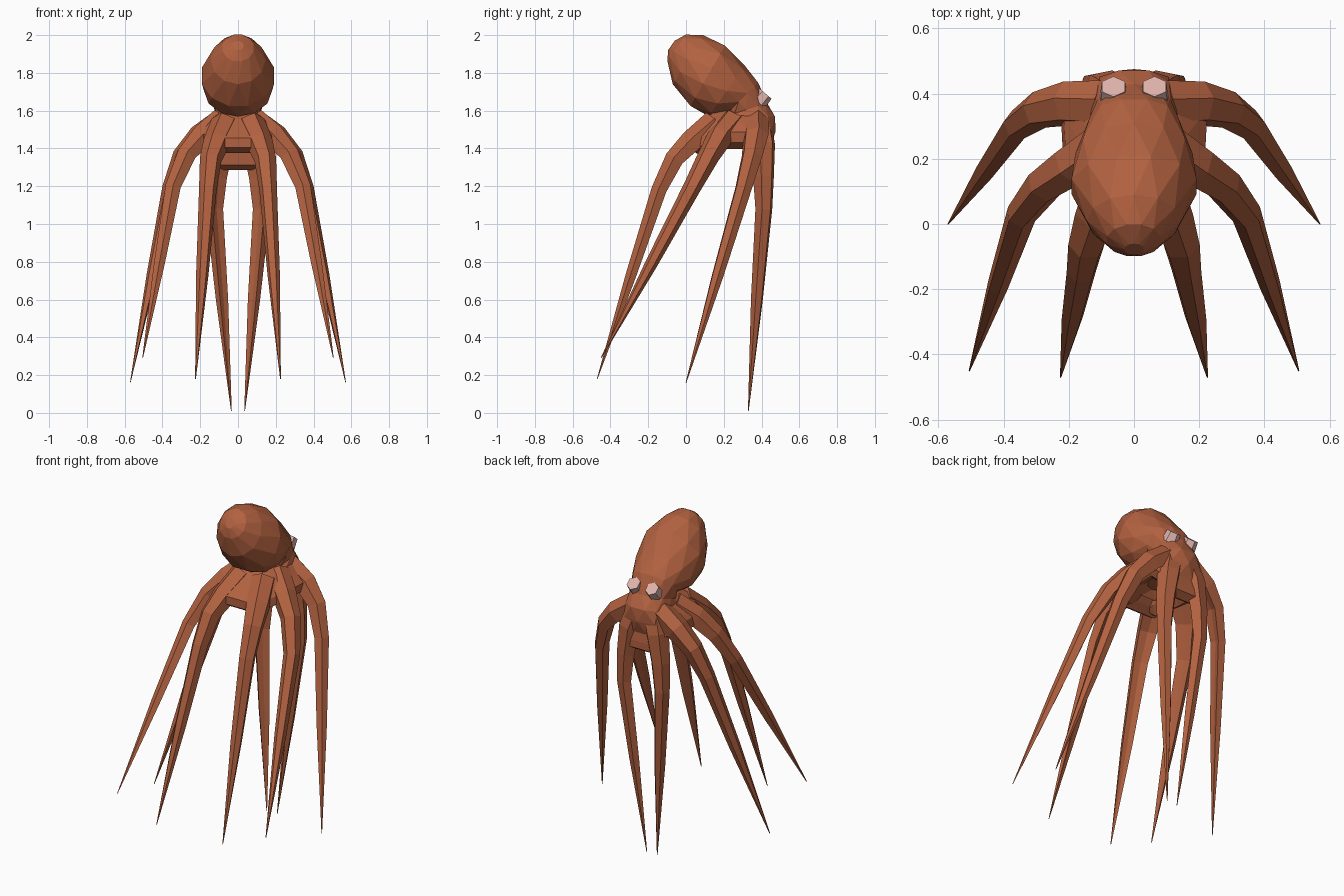
import bpy, bmesh, math
from mathutils import Vector, Matrix

cube = bpy.data.objects.get("Cube")
if cube:
    bpy.data.objects.remove(cube)


def material(name, rgb):
    m = bpy.data.materials.new(name)
    m.use_nodes = True
    m.diffuse_color = (*rgb, 1)
    bsdf = m.node_tree.nodes["Principled BSDF"]
    bsdf.inputs["Base Color"].default_value = (*rgb, 1)
    bsdf.inputs["Roughness"].default_value = 0.8
    return m


SKIN = material("terracotta skin", (0.45, 0.122, 0.052))
EYE = material("pale pink eye", (0.74, 0.45, 0.41))


def finish(name, bm, mat):
    bmesh.ops.recalc_face_normals(bm, faces=bm.faces)
    me = bpy.data.meshes.new(name)
    bm.to_mesh(me)
    bm.free()
    me.materials.append(mat)
    ob = bpy.data.objects.new(name, me)
    bpy.context.collection.objects.link(ob)
    return ob


def loft(name, rings, mat, staggered=False):
    """Skin a list of equal rings and cap both ends."""
    bm = bmesh.new()
    loops = [[bm.verts.new(p) for p in ring] for ring in rings]
    n = len(loops[0])
    for k, (a, b) in enumerate(zip(loops, loops[1:])):
        for i in range(n):
            j = (i + 1) % n
            if not staggered:
                bm.faces.new((a[i], a[j], b[j], b[i]))
            elif k % 2 == 0:
                bm.faces.new((a[i], a[j], b[i]))
                bm.faces.new((a[j], b[j], b[i]))
            else:
                bm.faces.new((a[i], b[j], b[i]))
                bm.faces.new((a[i], a[j], b[j]))
    bm.faces.new(loops[0])
    bm.faces.new(loops[-1])
    return finish(name, bm, mat)


# Mantle, neck and skirt: back y, z / front y, z / half width / squareness
stations = [
    (-0.06, 1.97, -0.095, 1.92, 0.03, 1),
    (0.00, 2.005, -0.10, 1.86, 0.085, 1),
    (0.09, 2.00, -0.07, 1.74, 0.145, 1),
    (0.21, 1.95, 0.02, 1.62, 0.198, 1),
    (0.31, 1.84, 0.12, 1.57, 0.18, 1),
    (0.385, 1.75, 0.22, 1.59, 0.14, 0.9),
    (0.43, 1.64, 0.21, 1.57, 0.125, 0.8),
    (0.475, 1.57, 0.14, 1.54, 0.14, 0.8),
    (0.475, 1.49, 0.05, 1.48, 0.18, 0.8),
    (0.45, 1.41, 0.12, 1.42, 0.15, 0.8),
    (0.40, 1.46, 0.16, 1.46, 0.10, 1),
]
SIDES = 12
body = []
for k, (by, bz, fy, fz, half, power) in enumerate(stations):
    back, front = Vector((0, by, bz)), Vector((0, fy, fz))
    mid, arm = (back + front) / 2, (back - front) / 2
    ring = []
    for i in range(SIDES):
        a = math.tau * (i + 0.5 * (k % 2)) / SIDES
        c, s = (math.copysign(abs(v) ** power, v) for v in (math.cos(a), math.sin(a)))
        ring.append(mid + arm * c + Vector((half * s, 0, 0)))
    body.append(ring)
loft("body", body, SKIN, staggered=True)


def tube(name, path, radii, out, groove):
    """Six-sided tapering limb; groove pulls in the inner ridge."""
    pts = [Vector(p) for p in path]
    rings = []
    for i, p in enumerate(pts):
        t = (pts[min(i + 1, len(pts) - 1)] - pts[max(i - 1, 0)]).normalized()
        side = t.cross(out).normalized()
        up = side.cross(t)
        ring = []
        for k in range(6):
            a = math.tau * k / 6
            r = radii[i] * (groove if k == 3 else 1)
            ring.append(p + (up * math.cos(a) + side * math.sin(a)) * r)
        rings.append(ring)
    return loft(name, rings, SKIN)


def web(name, points, radius):
    """Faceted hull of skin stretched around the given points."""
    bm = bmesh.new()
    for p in points:
        bmesh.ops.create_icosphere(bm, subdivisions=1, radius=radius,
                                   matrix=Matrix.Translation(p))
    bmesh.ops.delete(bm, geom=bm.edges[:], context="EDGES_FACES")
    hull = bmesh.ops.convex_hull(bm, input=bm.verts)
    loose = {g for g in hull["geom_interior"] + hull["geom_unused"]
             if isinstance(g, bmesh.types.BMVert)}
    bmesh.ops.delete(bm, geom=list(loose), context="VERTS")
    return finish(name, bm, SKIN)


# Arms, one side, from root to tip, ordered back to front
arms = {
    "rear_arm": [(0.05, 0.38, 1.54), (0.09, 0.405, 1.42), (0.115, 0.41, 1.25),
                 (0.125, 0.412, 1.08), (0.035, 0.33, 0.01)],
    "rear_side_arm": [(0.08, 0.37, 1.54), (0.20, 0.37, 1.46), (0.29, 0.35, 1.36),
                      (0.355, 0.305, 1.19), (0.57, 0.0, 0.16)],
    "front_side_arm": [(0.09, 0.25, 1.54), (0.19, 0.18, 1.46), (0.275, 0.12, 1.36),
                       (0.345, 0.03, 1.19), (0.505, -0.45, 0.29)],
    "front_arm": [(0.07, 0.15, 1.53), (0.115, 0.03, 1.43), (0.145, -0.06, 1.34),
                  (0.16, -0.14, 1.18), (0.225, -0.47, 0.18)],
}
centre = Vector((0, 0.27, 0))
radii = [0.075, 0.07, 0.058, 0.047, 0.033, 0.002]
for label, s in (("left", 1), ("right", -1)):
    roots = []
    for name, path in arms.items():
        pts = [Vector((s * x, y, z)) for x, y, z in path]
        # Extra station halfway down the long taper
        pts.insert(4, pts[3].lerp(pts[4], 0.45))
        out = pts[3] - centre
        out.z = 0
        tube(f"{label}_{name}", pts, radii, out, 0.35)
        # Web anchor, drawn in towards the middle
        anchor = pts[1].lerp(Vector((0, 0.27, pts[1].z)), 0.15)
        roots.append((name, pts[0], anchor))
    # Webs between neighbouring arms on this side
    for (n1, a, b), (n2, c, d) in zip(roots, roots[1:]):
        web(f"{label}_web_{n1}_to_{n2}", (a, b, c, d), 0.062)

# Webs across the middle, joining the two rear arms and the two front arms
flip = Vector((-1, 1, 1))
for name, key, reach, radius in (("rear_web", "rear_arm", 0.5, 0.05),
                                 ("front_web", "front_arm", 0, 0.055)):
    root, bend, knee = (Vector(p) for p in arms[key][:3])
    low = bend.lerp(knee, reach)
    web(name, (root, low, root * flip, low * flip), radius)

# Eyes: faceted studs tilted back and up
tilt = Vector((0, 0.65, 0.76)).to_track_quat("Z", "Y").to_matrix().to_4x4()
for label, s in (("left", 1), ("right", -1)):
    bm = bmesh.new()
    bmesh.ops.create_cone(bm, cap_ends=True, segments=6, radius1=0.047,
                          radius2=0.041, depth=0.06,
                          matrix=Matrix.Translation((s * 0.063, 0.402, 1.667)) @ tilt)
    finish(f"{label}_eye", bm, EYE)
